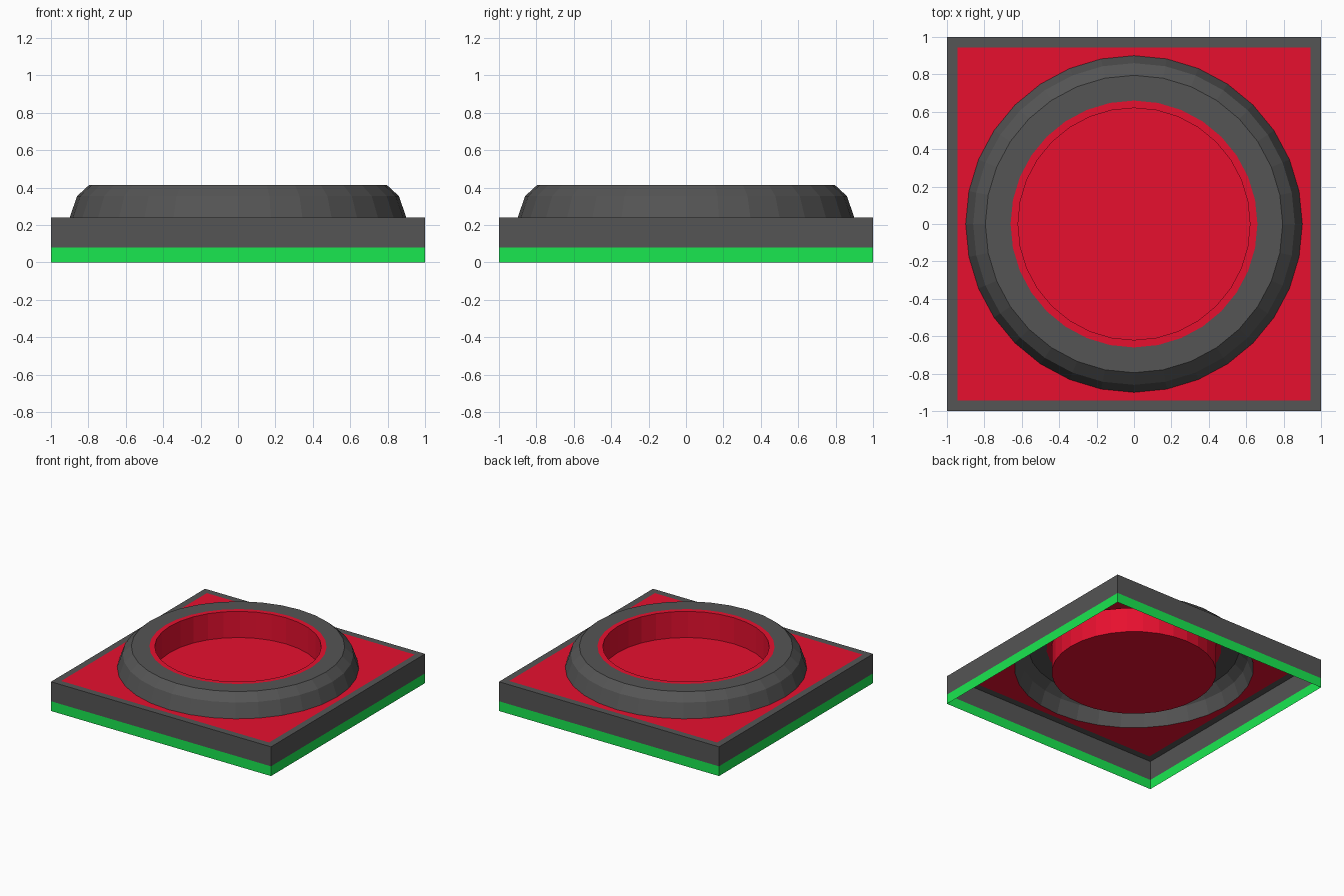
import bpy, bmesh
from math import cos, sin, pi

if "Cube" in bpy.data.objects:
    bpy.data.objects.remove(bpy.data.objects["Cube"])


def material(name, color):
    mat = bpy.data.materials.new(name)
    mat.diffuse_color = color
    mat.use_nodes = True
    mat.node_tree.nodes["Principled BSDF"].inputs["Base Color"].default_value = mat.diffuse_color
    return mat


def shell(name, loops, sides, mat, cap=False):
    """Skin a stack of (shape, half size, z) loops into an open, flat-shaded shell."""
    bm = bmesh.new()
    rows = []
    for shape, size, z in loops:
        row = []
        for i in range(sides):
            a = pi / 4 + 2 * pi * i / sides
            c, s = cos(a), sin(a)
            r = size if shape == "circle" else size / max(abs(c), abs(s))
            row.append(bm.verts.new((r * c, r * s, z)))
        rows.append(row)
    for low, high in zip(rows, rows[1:]):
        for i in range(sides):
            j = (i + 1) % sides
            bm.faces.new((low[i], low[j], high[j], high[i]))
    if cap:
        bm.faces.new(rows[-1])
    mesh = bpy.data.meshes.new(name)
    bm.to_mesh(mesh)
    bm.free()
    obj = bpy.data.objects.new(name, mesh)
    bpy.context.collection.objects.link(obj)
    mesh.materials.append(mat)
    return obj


red = material("red", (0.8, 0.005, 0.028, 1))
green = material("green", (0.01, 0.8, 0.08, 1))
dark = material("dark_grey", (0.09, 0.09, 0.09, 1))
SIDES = 32

# Square base, open underneath: green foot band, grey wall with top border
shell("foot_band", [("square", 1, 0), ("square", 1, 0.08)], 4, green)
shell("base_wall", [("square", 1, 0.08), ("square", 1, 0.24), ("square", 0.945, 0.24)], 4, dark)

# Red deck between the border and the round collar
shell("deck", [("square", 0.945, 0.24), ("circle", 0.9, 0.24)], SIDES, red)

# Bevelled collar
shell("collar", [("circle", r, z) for r, z in
                 [(0.9, 0.24), (0.86, 0.355), (0.795, 0.415), (0.66, 0.415)]], SIDES, dark)

# Red lip and recessed well with a flat floor
shell("well", [("circle", r, z) for r, z in
               [(0.66, 0.415), (0.62, 0.415), (0.62, 0.2)]], SIDES, red, cap=True)
